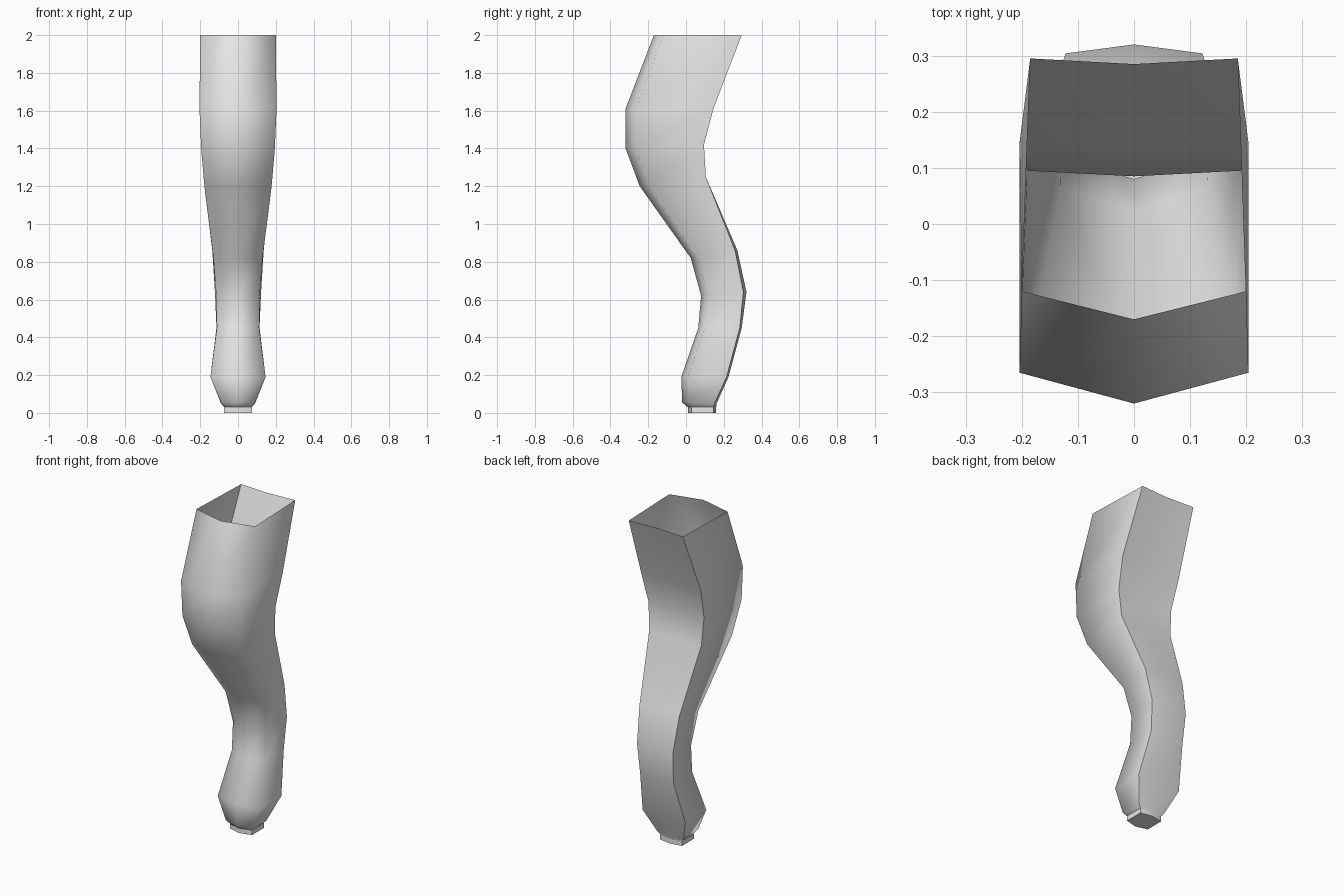
import bpy
import bmesh

# Remove the default cube
default_cube = bpy.data.objects.get("Cube")
if default_cube:
    bpy.data.objects.remove(default_cube, do_unlink=True)

# One plain material
grey = bpy.data.materials.new("light grey")
grey.use_nodes = True
grey.diffuse_color = (0.8, 0.8, 0.8, 1)
grey.node_tree.nodes["Principled BSDF"].inputs["Base Color"].default_value = grey.diffuse_color

# Cross-sections from the top down:
# front (height, ridge y, ridge depth, half width), back (height, corner y, ridge depth, half width)
LEG_SECTIONS = [
    ((2, -.17, .05, .2), (2, .295, -.01, .185)),
    ((1.61, -.32, .055, .204), (1.61, .145, -.01, .204)),
    ((1.4, -.32, .055, .195), (1.42, .095, -.01, .19)),
    ((1.2, -.245, .05, .178), (1.25, .105, 0, .178)),
    ((.82, .025, .04, .13), (.86, .26, .012, .136)),
    ((.62, .08, .035, .115), (.64, .304, .016, .122)),
    ((.45, .065, .035, .112), (.45, .285, .01, .114)),
    ((.19, -.025, .035, .146), (.19, .215, .01, .146)),
    ((.055, -.02, .03, .09), (.05, .152, .01, .09)),
    ((.03, .01, .02, .072), (.03, .145, .015, .072)),
]
FOOT_SECTIONS = [
    ((.03, .01, .02, .075), (.03, .145, .015, .075)),
    ((0, .01, .02, .075), (0, .145, .015, .075)),
]


def hexagon(bm, section):
    """Six-sided ring with a ridge at the front and at the back."""
    (zf, yf, df, wf), (zb, yb, db, wb) = section
    points = [(0, yf, zf), (wf, yf + df, zf), (wb, yb, zb),
              (0, yb + db, zb), (-wb, yb, zb), (-wf, yf + df, zf)]
    return [bm.verts.new(p) for p in points]


def loft(name, sections, sharp_corners, close_bottom=False):
    """Skin the rings into a tube, smooth apart from the chosen corner lines."""
    bm = bmesh.new()
    rings = [hexagon(bm, section) for section in sections]
    for upper, lower in zip(rings, rings[1:]):
        for i in range(len(upper)):
            j = (i + 1) % len(upper)
            bm.faces.new((lower[i], lower[j], upper[j], upper[i])).smooth = True
        for i in sharp_corners:
            bm.edges.get((upper[i], lower[i])).smooth = False
    if close_bottom:
        bottom = bm.faces.new(list(reversed(rings[-1])))
        for edge in bottom.edges:
            edge.smooth = False
    mesh = bpy.data.meshes.new(name)
    bm.to_mesh(mesh)
    bm.free()
    mesh.materials.append(grey)
    part = bpy.data.objects.new(name, mesh)
    bpy.context.collection.objects.link(part)
    return part


# Curved leg, open at the top, with crisp back corners
loft("curved_leg", LEG_SECTIONS, sharp_corners=(2, 4))

# Small foot pad under the leg
loft("foot_pad", FOOT_SECTIONS, sharp_corners=(1, 2, 4, 5), close_bottom=True)
